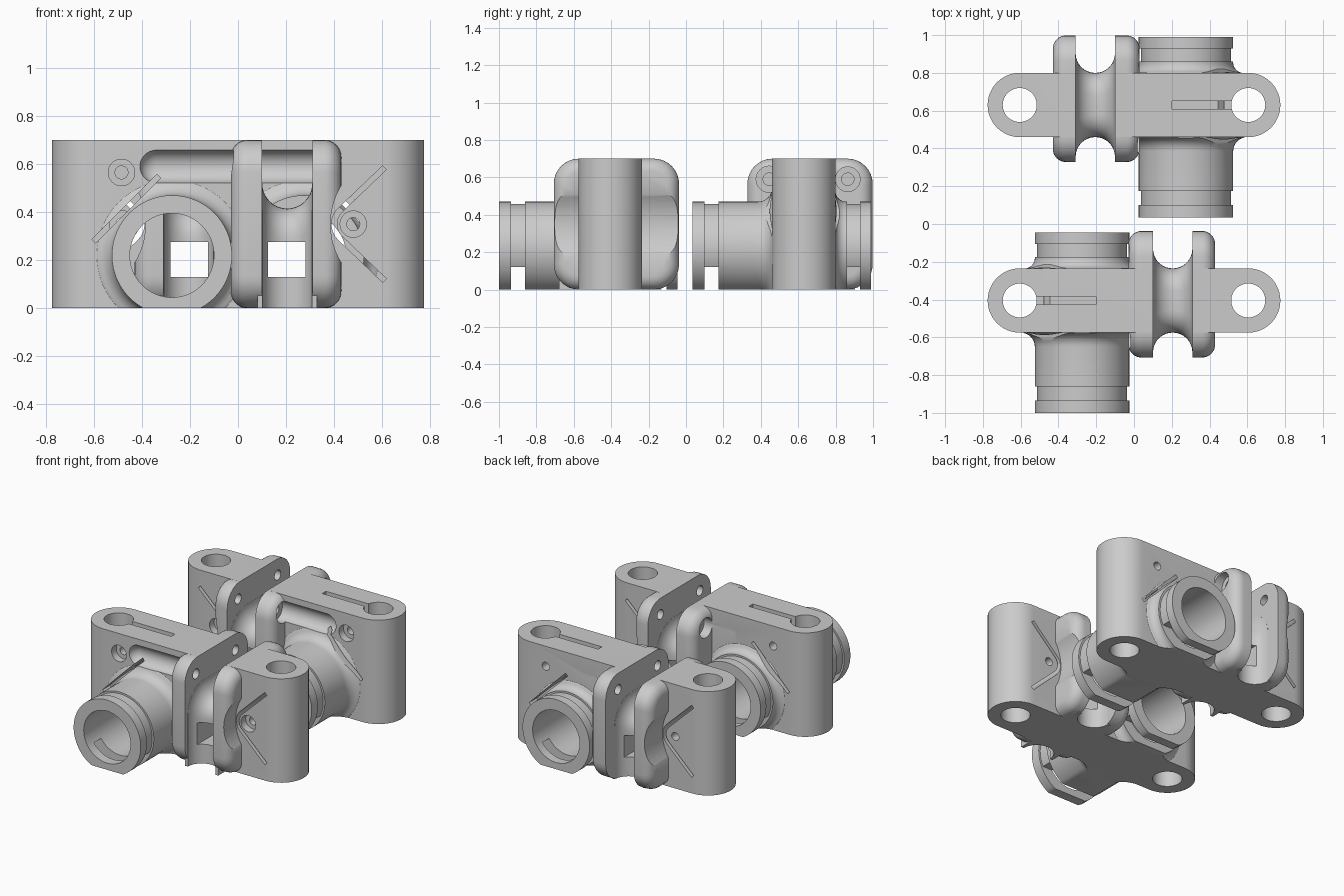
import bpy, bmesh
from math import sin, cos, pi, sqrt
from mathutils import Vector, Matrix

if "Cube" in bpy.data.objects:
    bpy.data.objects.remove(bpy.data.objects["Cube"])

grey = bpy.data.materials.new("plain_grey")
grey.use_nodes = True
grey.diffuse_color = (0.6, 0.6, 0.6, 1)
grey.node_tree.nodes["Principled BSDF"].inputs["Base Color"].default_value = (0.6, 0.6, 0.6, 1)

HEIGHT = 0.70
HALF = 0.17                      # half thickness of the body
TUBE_X, TUBE_Z = -0.275, 0.22    # bearing tube axis
SHIFT = 0.033                    # flanges sit slightly off the body centre


def loft(name, rings):
    """Closed solid through a list of equally sized rings."""
    bm = bmesh.new()
    loops = [[bm.verts.new(p) for p in ring] for ring in rings]
    n = len(loops[0])
    for a, b in zip(loops, loops[1:]):
        for i in range(n):
            j = (i + 1) % n
            bm.faces.new((a[i], a[j], b[j], b[i]))
    bm.faces.new(loops[0][::-1])
    bm.faces.new(loops[-1])
    bmesh.ops.recalc_face_normals(bm, faces=bm.faces)
    mesh = bpy.data.meshes.new(name)
    bm.to_mesh(mesh)
    bm.free()
    mesh.materials.append(grey)
    ob = bpy.data.objects.new(name, mesh)
    bpy.context.collection.objects.link(ob)
    return ob


def place(axis, a, b, t):
    """Point with in-plane coordinates a, b and position t on the axis."""
    return {"x": Vector((t, a, b)), "y": Vector((a, t, b)), "z": Vector((a, b, t))}[axis]


def prism(name, axis, outline, t0, t1):
    return loft(name, [[place(axis, a, b, t) for a, b in outline] for t in (t0, t1)])


def turned(name, axis, a, b, profile, n=64):
    """Solid of revolution: profile is a list of (position, radius)."""
    return loft(name, [[place(axis, a + r * cos(2 * pi * i / n), b + r * sin(2 * pi * i / n), t)
                        for i in range(n)] for t, r in profile])


def rod(axis, a, b, r, t0, t1, n=32):
    return turned("cutter", axis, a, b, [(t0, r), (t1, r)], n)


def box(x0, x1, y0, y1, z0, z1):
    return prism("cutter", "z", [(x0, y0), (x1, y0), (x1, y1), (x0, y1)], z0, z1)


def combine(target, tool, operation="DIFFERENCE"):
    mod = target.modifiers.new("combine", "BOOLEAN")
    mod.operation, mod.solver, mod.object = operation, "EXACT", tool
    with bpy.context.temp_override(object=target, active_object=target):
        bpy.ops.object.modifier_apply(modifier=mod.name)
    bpy.data.objects.remove(tool)


def rounded(cy, half, z0, z1, r, n=8):
    """Rounded rectangle outline in y and z."""
    pts = []
    for k, (sy, top) in enumerate(((1, 1), (-1, 1), (-1, 0), (1, 0))):
        oy, oz = cy + sy * (half - r), (z1 - r if top else z0 + r)
        pts += [(oy + r * cos((k + i / n) * pi / 2), oz + r * sin((k + i / n) * pi / 2))
                for i in range(n + 1)]
    return pts


def slit(path, w=0.011):
    """Thin cut following a path in x and z, right through the body."""
    pts = [Vector(p) for p in path]
    left, right = [], []
    for i, p in enumerate(pts):
        d = (pts[min(i + 1, len(pts) - 1)] - pts[max(i - 1, 0)]).normalized()
        side = Vector((-d.y, d.x)) * w
        left.append(p + side)
        right.append(p - side)
    return prism("cutter", "y", [tuple(p) for p in left + right[::-1]], -0.4, 0.4)


def flange(inner, outer):
    """Plate whose outer edge is rolled over."""
    s, roll = (1 if outer > inner else -1), 0.07
    steps = [(inner, 0)] + [(outer - s * roll * (1 - sin(a)), roll * (1 - cos(a)))
                            for a in (i * pi / 16 for i in range(9))]
    return loft("flange", [[place("x", y, z, x) for y, z in
                            rounded(SHIFT, 0.335 - d, d, HEIGHT - d, 0.135 - d * 0.8)]
                           for x, d in steps])


def saddle_bar():
    """Waisted bar joining the flanges, with a rounded top."""
    rings, mid, r = [], 0.205, 0.104
    for i in range(-10, 11):
        a = i / 10 * pi / 2
        x, d = mid + r * sin(a), r * (1 - cos(a))
        w, top, c = HALF + d, 0.415 + d, 0.12 + d * 0.5
        pts = [(w, 0)] + [(w - c + c * cos(k * pi / 16), top - c + c * sin(k * pi / 16)) for k in range(9)]
        pts += [(-y, z) for y, z in pts[::-1]]
        rings.append([place("x", y, z, x) for y, z in pts])
    ends = [[p + Vector((dx, 0, 0)) for p in rings[k]] for k, dx in ((0, -0.02), (-1, 0.02))]
    return loft("saddle_bar", [ends[0]] + rings + [ends[1]])


def bearing_tube():
    """Grooved tube, flared where it meets the body, flat underneath."""
    R, G, f, g = 0.25, 0.238, 0.075, 0.055
    prof = [(-0.595, R), (-0.53, R), (-0.53, G), (-0.455, G), (-0.455, R)]
    arc = [i * pi / 16 for i in range(8)]
    prof += [(-HALF - f + f * sin(a), R + f * (1 - cos(a))) for a in arc]
    prof += [(-HALF + 0.01, R + f), (HALF - 0.01, R + g)]
    prof += [(HALF + g - g * sin(a), R + g * (1 - cos(a))) for a in arc[::-1]]
    prof += [(0.23, R), (0.23, G), (0.30, G), (0.30, R), (0.36, R)]
    tube = turned("bearing_tube", "y", TUBE_X, TUBE_Z, prof)
    combine(tube, box(-1, 1, -1, 1, -0.5, 0))
    return tube


def make_carriage(name):
    # body with rounded ends, opened between the flanges
    end = 0.605
    outline = []
    for s in (1, -1):
        outline += [(s * (end + HALF * sin(a)), s * -HALF * cos(a)) for a in (i * pi / 24 for i in range(25))]
    body = prism(name, "z", outline, 0, HEIGHT)
    combine(body, box(0.10, 0.31, -0.5, 0.5, -0.1, 1))

    # flanges, the outer one scalloped for clamp screw access
    outer = flange(0.31, 0.43)
    combine(outer, rod("y", 0.69, 0.35, 0.305, -0.6, 0.6, 64))
    for part in (outer, flange(0.10, -0.03), saddle_bar(), bearing_tube()):
        combine(body, part, "UNION")

    # bearing bore and tie gaps in the tube underside
    combine(body, rod("y", TUBE_X, TUBE_Z, 0.175, -0.8, 0.8, 64))
    for y0, y1 in ((-0.53, -0.455), (0.23, 0.30)):
        combine(body, box(-0.6, -0.035, y0, y1, -0.1, 0.12))

    # rod holes and belt window
    for x in (-end, end):
        combine(body, rod("z", x, 0, 0.09, -0.1, 1, 48))
    combine(body, box(0.125, 0.28, -0.5, 0.5, 0.13, 0.275))

    # clamp screws with counterbores at the front
    for x, z in ((-0.485, 0.565), (0.48, 0.35)):
        combine(body, rod("y", x, z, 0.027, -0.4, 0.4))
        combine(body, rod("y", x, z, 0.055, -0.4, -0.12))

    # flange screw holes, screw trough and rear counterbore
    zs = 0.59
    for y in (-0.185, 0.235):
        combine(body, rod("x", y, zs, 0.033, -0.1, 0.385))
    r = 0.07
    trough = [(-0.34 - r * cos(a), r * sin(a)) for a in (i * pi / 16 for i in range(1, 9))]
    combine(body, turned("cutter", "x", -0.185, zs, trough + [(0.03, r)], 32))
    combine(body, rod("x", 0.235, zs, 0.066, -0.2, 0.03))

    # clamp slits
    combine(body, box(-0.56, -0.2, -0.02, 0.02, 0.42, 1))
    combine(body, slit([(-0.60, 0.28), (-0.33, 0.55)]))
    bend = [(0.48 - 0.08 * cos(a), 0.35 + 0.08 * sin(a)) for a in (i * pi / 16 for i in range(4, -5, -1))]
    combine(body, slit([(0.61, 0.585)] + bend + [(0.61, 0.115)]))

    if not body.data.materials:
        body.data.materials.append(grey)
    return body


front = make_carriage("front_carriage")

# the rear carriage is the mirror image of the front one
rear = front.copy()
rear.data = front.data.copy()
rear.name = "rear_carriage"
bpy.context.collection.objects.link(rear)
rear.data.transform(Matrix.Scale(-1, 4, Vector((1, 0, 0))))
rear.data.flip_normals()
front.data.transform(Matrix.Translation((0, -0.405, 0)))
rear.data.transform(Matrix.Translation((0, 0.63, 0)))

for ob in bpy.context.selected_objects:
    ob.select_set(False)
for ob in (front, rear):
    ob.select_set(True)
bpy.context.view_layer.objects.active = front
bpy.ops.object.shade_smooth_by_angle(angle=0.6)
